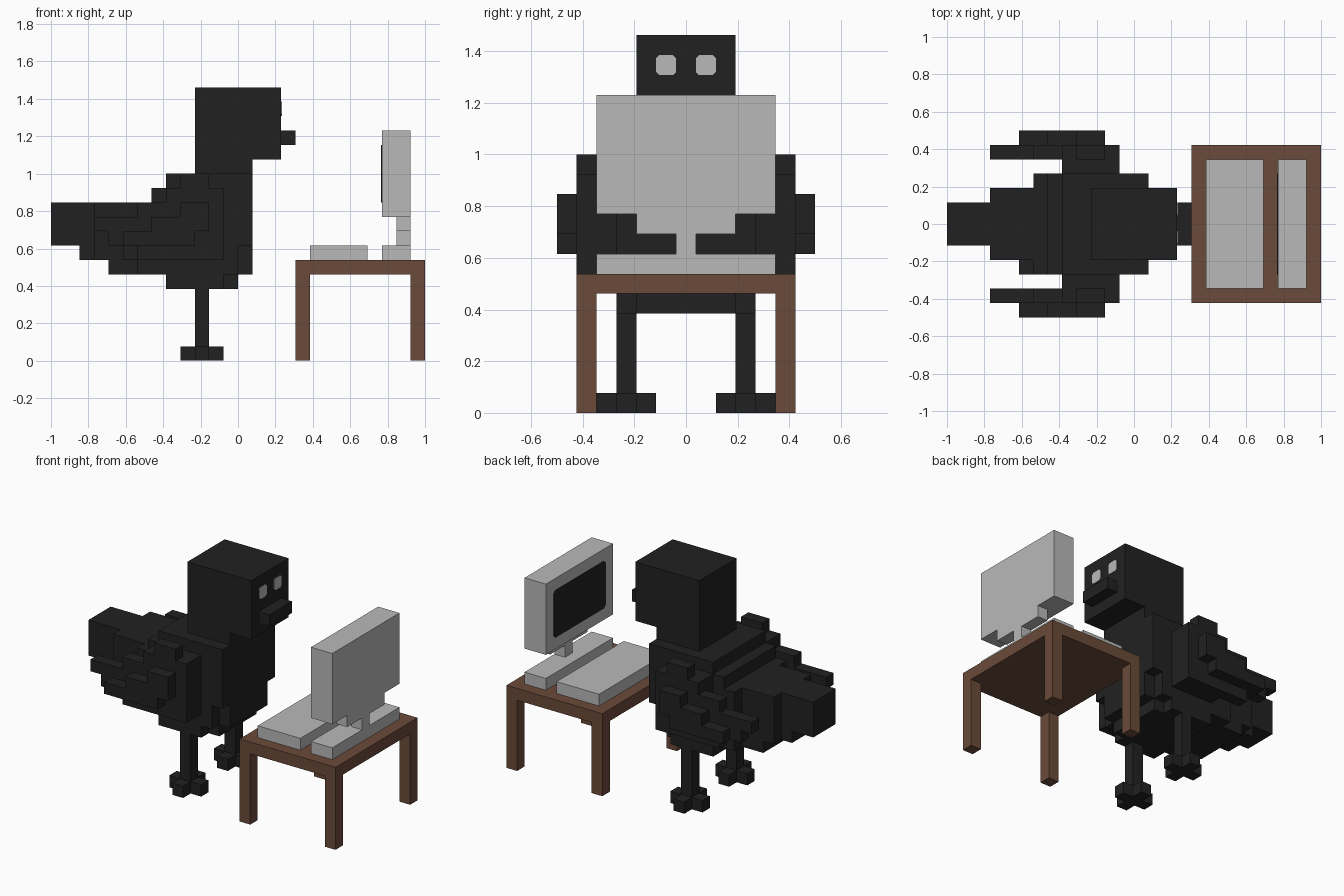
import bpy, bmesh, math
from mathutils import Vector

cube = bpy.data.objects.get("Cube")
if cube:
    bpy.data.objects.remove(cube, do_unlink=True)

U = 1 / 13  # edge length of one block


def material(name, rgb):
    m = bpy.data.materials.new(name)
    m.use_nodes = True
    m.diffuse_color = (*rgb, 1)
    m.node_tree.nodes["Principled BSDF"].inputs["Base Color"].default_value = (*rgb, 1)
    return m


BLACK = material("feather black", (0.0155, 0.0155, 0.0155))
GREY = material("plastic grey", (0.485, 0.485, 0.485))
BROWN = material("wood brown", (0.147, 0.069, 0.042))


def finish(name, bm, mat):
    bmesh.ops.recalc_face_normals(bm, faces=bm.faces)
    mesh = bpy.data.meshes.new(name)
    bm.to_mesh(mesh)
    bm.free()
    mesh.materials.append(mat)
    obj = bpy.data.objects.new(name, mesh)
    bpy.context.collection.objects.link(obj)
    return obj


def blocks(name, mat, boxes):
    """Union of block-aligned boxes (x0, x1, y0, y1, z0, z1), outer faces only."""
    cells = set()
    for x0, x1, y0, y1, z0, z1 in boxes:
        cells |= {(x, y, z) for x in range(x0, x1)
                  for y in range(round(y0 + 6.5), round(y1 + 6.5))
                  for z in range(z0, z1)}
    bm = bmesh.new()
    for c in cells:
        for axis in range(3):
            for side in (0, 1):
                near = list(c)
                near[axis] += 2 * side - 1
                if tuple(near) in cells:
                    continue
                corners = []
                for a, b in ((0, 0), (1, 0), (1, 1), (0, 1)):
                    p = list(c)
                    p[axis] += side
                    p[(axis + 1) % 3] += a
                    p[(axis + 2) % 3] += b
                    corners.append(bm.verts.new(((p[0]) * U, (p[1] - 6.5) * U, p[2] * U)))
                bm.faces.new(corners if side else corners[::-1])
    bmesh.ops.remove_doubles(bm, verts=bm.verts, dist=0.001)
    bmesh.ops.dissolve_limit(bm, angle_limit=0.01, verts=bm.verts, edges=bm.edges)
    return finish(name, bm, mat)


def centred(x0, x1, half, z0, z1):
    return (x0, x1, -half, half, z0, z1)


def sided(side, x0, x1, y0, y1, z0, z1):
    """Box on the left (side = 1) or right (side = -1)."""
    lo, hi = sorted((y0 * side, y1 * side))
    return (x0, x1, lo, hi, z0, z1)


def plate(name, mat, x, y0, y1, z0, z1, direction, cut):
    """Thin clipped-corner plate lying on a face that looks along x."""
    outline = [(y0 + cut, z0), (y1 - cut, z0), (y1, z0 + cut), (y1, z1 - cut),
               (y1 - cut, z1), (y0 + cut, z1), (y0, z1 - cut), (y0, z0 + cut)]
    bm = bmesh.new()
    face = bm.faces.new([bm.verts.new((x * U, y * U, z * U)) for y, z in outline])
    out = bmesh.ops.extrude_face_region(bm, geom=[face])["geom"]
    bmesh.ops.translate(bm, vec=Vector((0.004 * direction, 0, 0)),
                        verts=[v for v in out if isinstance(v, bmesh.types.BMVert)])
    return finish(name, bm, mat)


# Bird: head, beak and eyes
blocks("head", BLACK, [centred(-3, 3, 2.5, 14, 19)])
blocks("beak", BLACK, [centred(3, 4, 1.5, 15, 16)])

# Bird: stepped torso and tail
blocks("body", BLACK, [
    centred(-3, 1, 2.5, 13, 14),    # neck
    centred(-5, 1, 3.5, 8, 13),     # chest
    centred(-5, 0, 3.5, 6, 8),
    centred(0, 1, 2.5, 6, 8),
    centred(-5, -1, 3.5, 5, 6),     # belly
    centred(-1, 0, 2.5, 5, 6),
    centred(-6, -5, 3.5, 6, 12),    # back
    centred(-7, -6, 3.5, 6, 11),
    (-8, -7, -3.5, -2.5, 7, 10),
    centred(-9, -7, 2.5, 6, 11),    # rump
    centred(-10, -9, 2.5, 7, 11),
])
blocks("tail", BLACK, [centred(-11, -10, 1.5, 7, 11), centred(-13, -11, 1.5, 8, 11)])

# Bird: paired eyes, wings, legs and feet
inner_rows = [(-7, -1, 7), (-9, -1, 8), (-10, -1, 9), (-7, -1, 10), (-5, -1, 11), (-4, -2, 12)]
outer_rows = [(-8, -3, 8), (-6, -2, 9), (-4, -2, 10)]
for side, label in ((1, "left"), (-1, "right")):
    e0, e1 = sorted((0.5 * side, 1.5 * side))
    plate(label + "_eye", GREY, 3, e0, e1, 17, 18, 1, 0.15)
    blocks(label + "_wing", BLACK,
           [sided(side, -5, -1, 3.5, 4.5, 7, 12)]
           + [sided(side, a, b, 4.5, 5.5, z, z + 1) for a, b, z in inner_rows]
           + [sided(side, a, b, 5.5, 6.5, z, z + 1) for a, b, z in outer_rows])
    blocks(label + "_leg", BLACK, [sided(side, -3, -2, 2.5, 3.5, 1, 5)])
    blocks(label + "_foot", BLACK, [sided(side, -4, -1, 2.5, 3.5, 0, 1),
                                    sided(side, -3, -2, 1.5, 4.5, 0, 1)])

# Desk
blocks("desk", BROWN, [centred(4, 13, 5.5, 6, 7)]
       + [sided(s, x, x + 1, 4.5, 5.5, 0, 6) for s in (1, -1) for x in (4, 12)])

# Computer
blocks("keyboard", GREY, [centred(5, 9, 4.5, 7, 8)])
blocks("monitor_base", GREY, [centred(10, 12, 4.5, 7, 8)])
blocks("monitor_stand", GREY, [centred(11, 12, 0.5, 8, 9), centred(11, 12, 2.5, 9, 10)])
blocks("monitor", GREY, [centred(10, 12, 4.5, 10, 16)])
plate("screen", BLACK, 10, -3.5, 3.5, 11, 15, -1, 0.25)
